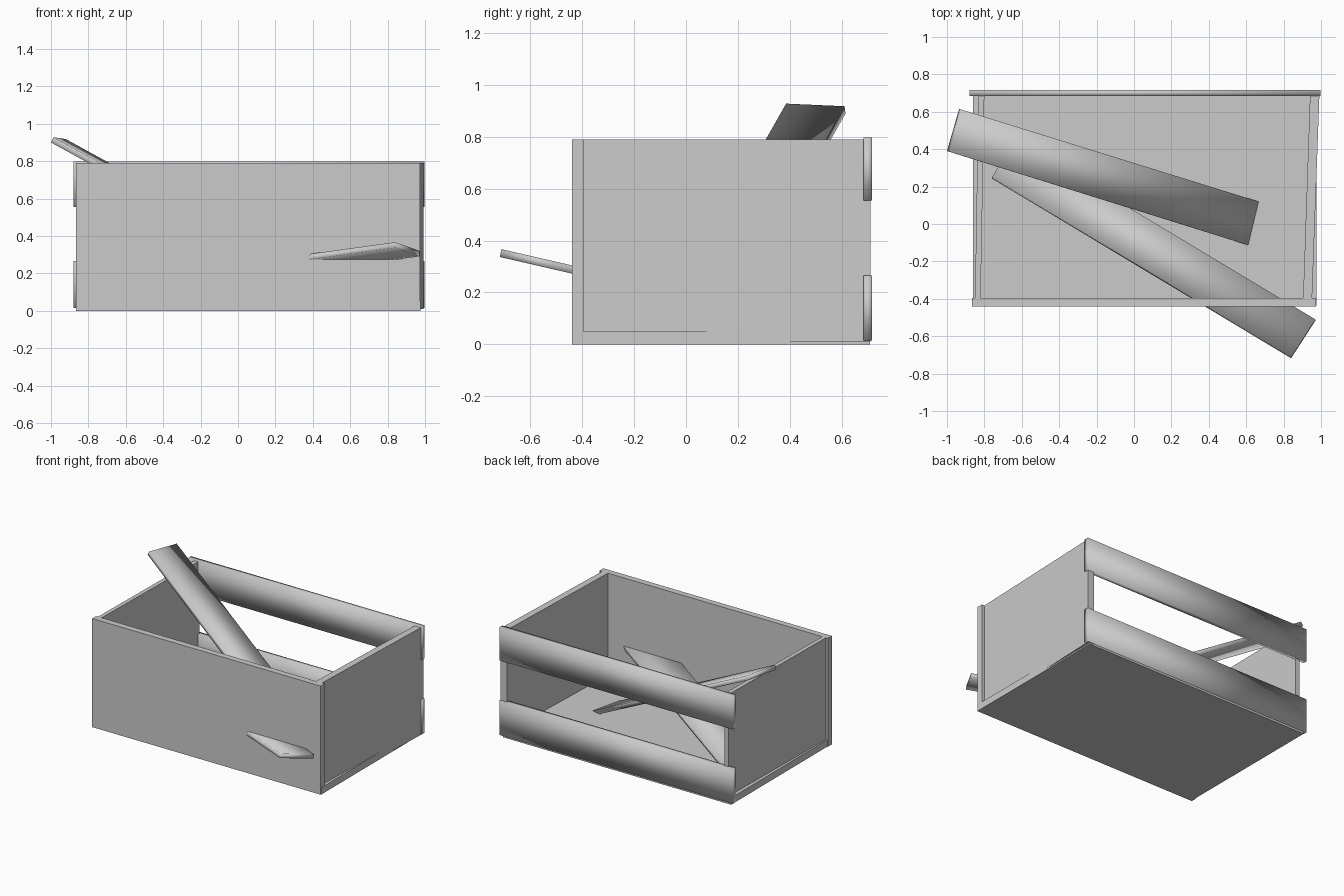
import bpy, bmesh
from mathutils import Vector

old = bpy.data.objects.get("Cube")
if old:
    bpy.data.objects.remove(old, do_unlink=True)

GREY = (0.6, 0.6, 0.6, 1.0)
mat = bpy.data.materials.new("plain grey wood")
mat.use_nodes = True
mat.diffuse_color = GREY
mat.node_tree.nodes["Principled BSDF"].inputs["Base Color"].default_value = GREY


def board(name, base, rise, smooth=False):
    """Extrude four base corners by a vector into a solid board."""
    bm = bmesh.new()
    low = [bm.verts.new(p) for p in base]
    high = [bm.verts.new(Vector(p) + Vector(rise)) for p in base]
    bm.faces.new(low[::-1])
    bm.faces.new(high)
    for i in range(4):
        j = (i + 1) % 4
        bm.faces.new((low[i], low[j], high[j], high[i]))
    bmesh.ops.recalc_face_normals(bm, faces=bm.faces)
    for f in bm.faces:
        f.smooth = smooth
    me = bpy.data.meshes.new(name)
    bm.to_mesh(me)
    bm.free()
    me.materials.append(mat)
    ob = bpy.data.objects.new(name, me)
    bpy.context.scene.collection.objects.link(ob)
    return ob


def box(name, x, y, z, smooth=False):
    base = [(x[0], y[0], z[0]), (x[1], y[0], z[0]), (x[1], y[1], z[0]), (x[0], y[1], z[0])]
    return board(name, base, (0, 0, z[1] - z[0]), smooth)


def side_wall(name, front_x, back_x, back_y, bottom):
    """Slightly skewed end wall, given its x limits at front and back."""
    base = [(front_x[0], -0.40, bottom), (front_x[1], -0.40, bottom),
            (back_x[1], back_y, bottom), (back_x[0], back_y, bottom)]
    return board(name, base, (0, 0, 0.79 - bottom))


# Crate body
box("floor", (-0.86, 0.975), (-0.435, 0.71), (0, 0.05))
box("front_wall", (-0.865, 0.973), (-0.44, -0.395), (0, 0.79))
side_wall("left_wall", (0.904, 0.952), (0.942, 0.992), 0.712, 0.01)
side_wall("right_wall", (-0.85, -0.82), (-0.832, -0.80), 0.70, 0.01)

# Slats across the open back, softly shaded
for name, z in (("lower_back_slat", (0.015, 0.265)), ("upper_back_slat", (0.555, 0.797))):
    box(name, (-0.88, 0.998), (0.685, 0.717), z, True)

# Loose plank leaning from the floor over the right wall
board("leaning_plank",
      [(-1.0, 0.39, 0.90), (0.60, -0.11, 0.02), (0.665, 0.12, 0.015), (-0.935, 0.615, 0.89)],
      (0.014, -0.004, 0.028), True)


# Loose plank piercing the front wall, tilted about the x axis
def plank_point(x, y):
    return (x, y, 0.335 - 0.23 * (y + 0.71))


board("piercing_plank",
      [plank_point(*p) for p in ((0.84, -0.718), (0.97, -0.517), (-0.63, 0.443), (-0.76, 0.243))],
      (0, 0.007, 0.03), True)
